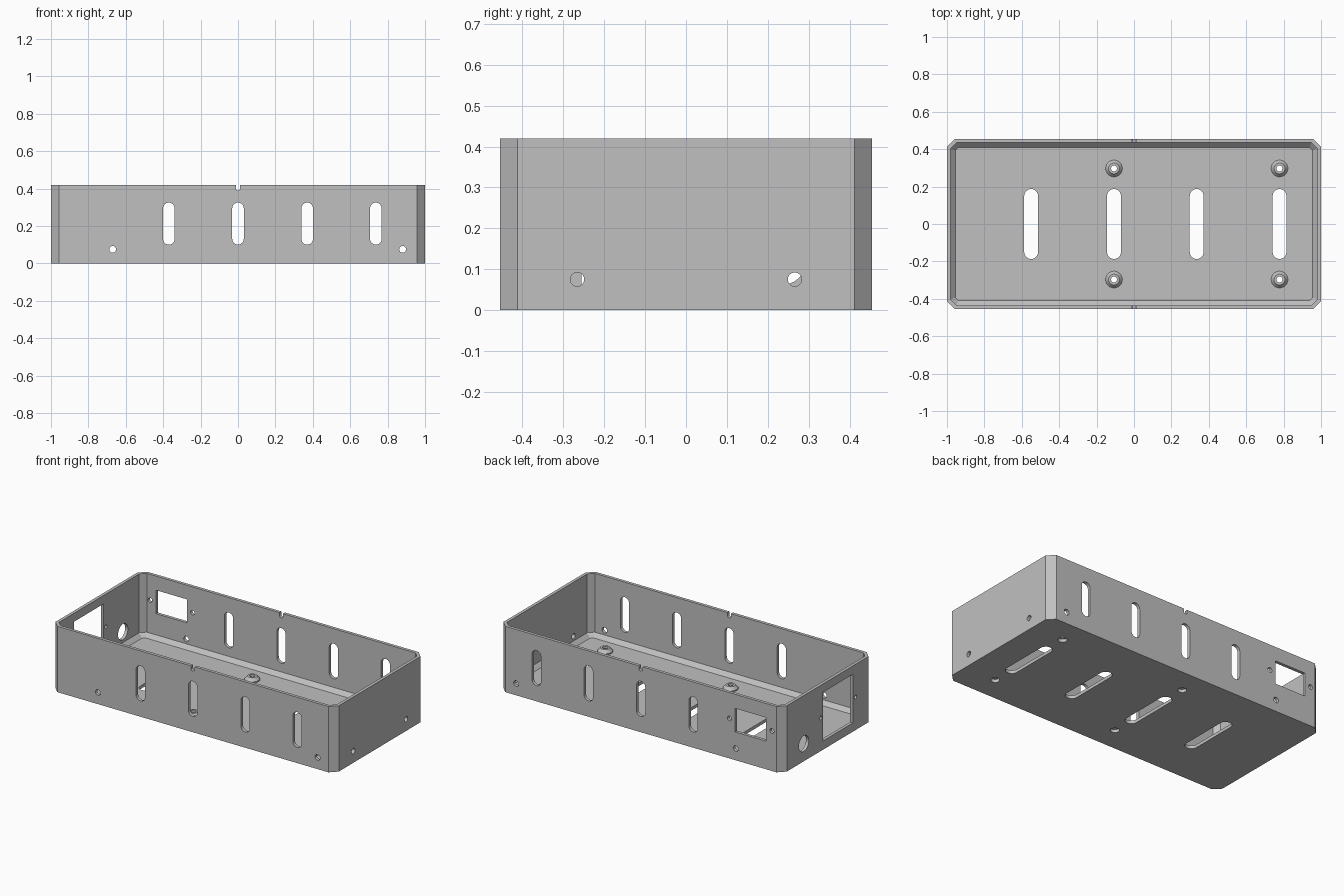
import bpy, bmesh, math
from mathutils import Vector

cube = bpy.data.objects.get("Cube")
if cube:
    bpy.data.objects.remove(cube, do_unlink=True)

HX, HY, H = 1.0, 0.455, 0.42      # half length, half width, height
WALL, FLOOR, FILLET = 0.02, 0.02, 0.025
CORNER = 0.043

grey = bpy.data.materials.new("plain grey")
grey.use_nodes = True
colour = (0.53, 0.53, 0.53, 1)
grey.diffuse_color = colour
grey.node_tree.nodes["Principled BSDF"].inputs["Base Color"].default_value = colour


def make_object(name, bm):
    bmesh.ops.recalc_face_normals(bm, faces=bm.faces)
    mesh = bpy.data.meshes.new(name)
    bm.to_mesh(mesh)
    bm.free()
    mesh.materials.append(grey)
    ob = bpy.data.objects.new(name, mesh)
    bpy.context.collection.objects.link(ob)
    return ob


def loft(bm, rings, close=False):
    """Join rings of points with quads; cap the ends or close the loop."""
    loops = [[bm.verts.new(p) for p in ring] for ring in rings]
    pairs = list(zip(loops, loops[1:]))
    if close:
        pairs.append((loops[-1], loops[0]))
    else:
        bm.faces.new(loops[0])
        bm.faces.new(loops[-1])
    n = len(loops[0])
    for a, b in pairs:
        for i in range(n):
            j = (i + 1) % n
            bm.faces.new((a[i], a[j], b[j], b[i]))


def tray_ring(inset, z):
    """Rectangle with cut corners, moved inward by inset."""
    x, y = HX - inset, HY - inset
    c = CORNER - inset * (2 - math.sqrt(2))
    return [(x, y - c, z), (x - c, y, z), (c - x, y, z), (-x, y - c, z),
            (-x, c - y, z), (c - x, -y, z), (x - c, -y, z), (x, c - y, z)]


def slot(u, v0, v1, r, steps=12):
    """Upright slot outline; a circle when both ends meet."""
    pts = []
    for centre, start in ((v1 - r, 0), (v0 + r, math.pi)):
        for i in range(steps + 1):
            a = start + math.pi * i / steps
            pts.append((u + r * math.cos(a), centre + r * math.sin(a)))
    out = []
    for p in pts:
        if all((Vector(p) - Vector(q)).length > 1e-5 for q in out):
            out.append(p)
    return out


def hole(u, v, r):
    return slot(u, v - r, v + r, r)


def window(u0, u1, v0, v1):
    return [(u0, v0), (u1, v0), (u1, v1), (u0, v1)]


def cut(bm, outline, axis, start, end):
    """Prism of the outline running along one axis."""
    place = {"x": lambda u, v, w: (w, u, v),
             "y": lambda u, v, w: (u, w, v),
             "z": lambda u, v, w: (u, v, w)}[axis]
    loft(bm, [[place(u, v, w) for u, v in outline] for w in (start, end)])


# Open tray with a sloped edge round the floor
bm = bmesh.new()
loft(bm, [tray_ring(0, 0), tray_ring(0, H), tray_ring(WALL, H),
          tray_ring(WALL, FLOOR + FILLET), tray_ring(WALL + FILLET, FLOOR)])
tray = make_object("tray", bm)

cuts = bmesh.new()

# Vents, fixing holes and rim notch through both long walls
for x in (-0.37, 0, 0.37, 0.737):
    cut(cuts, slot(x, 0.10, 0.325, 0.031), "y", -0.6, 0.6)
for x in (-0.67, 0.88):
    cut(cuts, hole(x, 0.075, 0.018), "y", -0.6, 0.6)
cut(cuts, slot(0, 0.39, 0.5, 0.012), "y", -0.6, 0.6)

# Back socket opening with its two screw holes
cut(cuts, window(-0.885, -0.665, 0.18, 0.33), "y", 0.3, 0.6)
for x in (-0.625, -0.925):
    cut(cuts, hole(x, 0.255, 0.015), "y", 0.3, 0.6)

# Left-hand end: large opening, its screw holes and the cable hole
cut(cuts, window(-0.255, 0.045, 0.056, 0.366), "x", -1.2, -0.8)
for y in (-0.28, 0.068):
    cut(cuts, hole(y, 0.211, 0.012), "x", -1.2, -0.8)
cut(cuts, hole(0.24, 0.113, 0.05), "x", -1.2, -0.8)

# Other end: two fixing holes
for y in (-0.266, 0.266):
    cut(cuts, hole(y, 0.075, 0.017), "x", 0.8, 1.2)

# Floor vents and holes below the standoffs
standoffs = [(x, y) for x in (-0.107, 0.778) for y in (-0.297, 0.297)]
for x in (-0.55, -0.107, 0.335, 0.778):
    cut(cuts, slot(x, -0.187, 0.187, 0.037), "z", -0.1, 0.035)
for x, y in standoffs:
    cut(cuts, hole(x, y, 0.026), "z", -0.1, 0.035)

cutter = make_object("cutter", cuts)
cutter.hide_render = True

# Apply the cuts and drop the cutter
mod = tray.modifiers.new("openings", "BOOLEAN")
mod.operation = "DIFFERENCE"
mod.solver = "EXACT"
mod.object = cutter
graph = bpy.context.evaluated_depsgraph_get()
result = bpy.data.meshes.new_from_object(tray.evaluated_get(graph))
tray.modifiers.clear()
tray.data = result
bpy.data.objects.remove(cutter, do_unlink=True)

# Low conical standoffs with a screw hole
for k, (x, y) in enumerate(standoffs):
    bm = bmesh.new()
    profile = [(0.016, FLOOR), (0.045, FLOOR), (0.045, 0.026),
               (0.029, 0.045), (0.016, 0.045)]
    loft(bm, [[(x + px, y + py, z) for px, py in hole(0, 0, r)]
              for r, z in profile], close=True)
    make_object(f"standoff_{k + 1}", bm)

# Smooth the round parts, keep edges sharp
bpy.ops.object.select_all(action="DESELECT")
for ob in bpy.context.collection.objects:
    if ob.name == "tray" or ob.name.startswith("standoff"):
        ob.select_set(True)
bpy.context.view_layer.objects.active = tray
bpy.ops.object.shade_smooth_by_angle(angle=math.radians(30))
